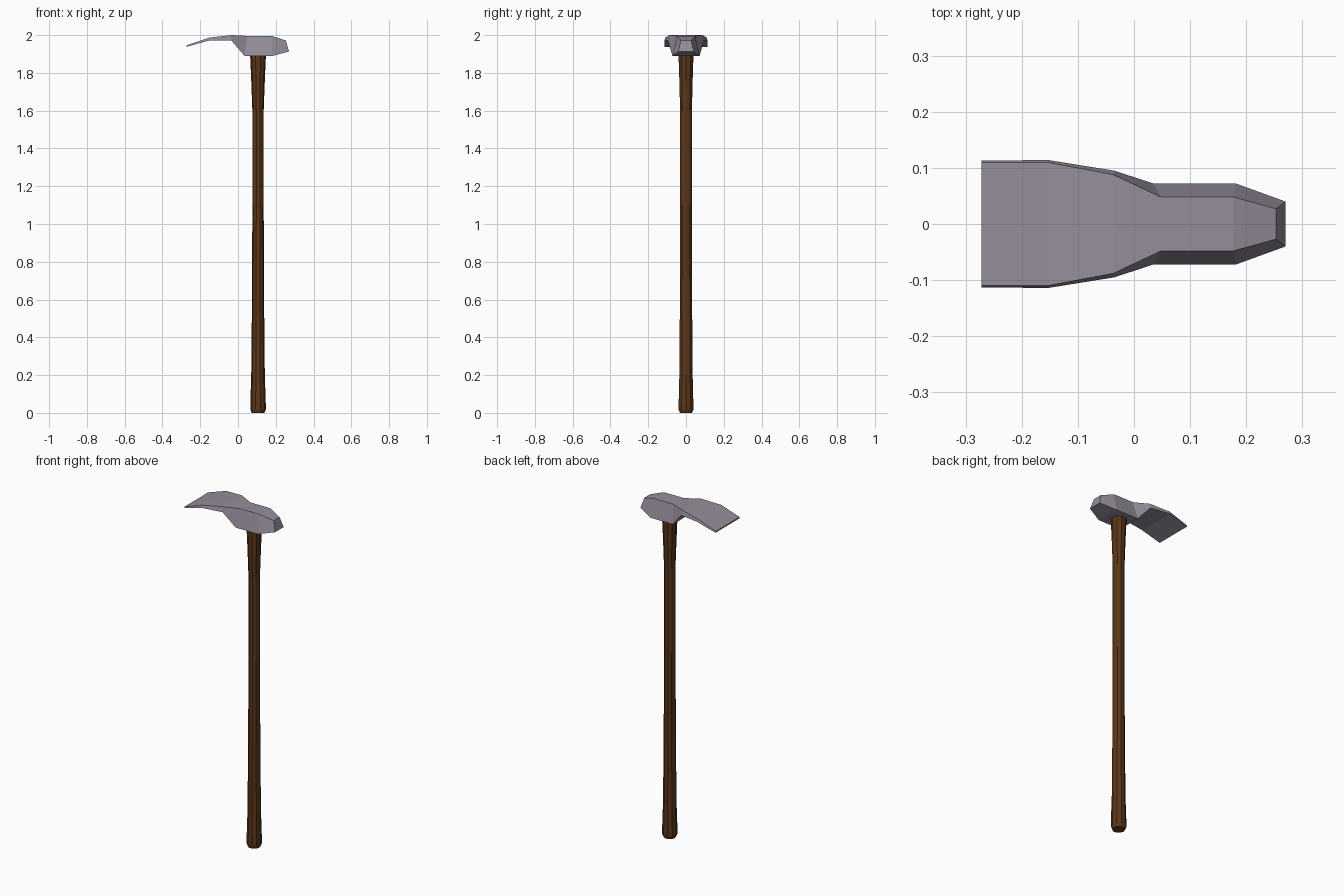
import bpy, bmesh, math

if "Cube" in bpy.data.objects:
    bpy.data.objects.remove(bpy.data.objects["Cube"])


def material(name, rgb):
    m = bpy.data.materials.new(name)
    m.diffuse_color = (*rgb, 1)
    m.use_nodes = True
    m.node_tree.nodes["Principled BSDF"].inputs["Base Color"].default_value = m.diffuse_color
    return m


def loft(name, rings, mat):
    """Skin a list of equal-length point rings and cap both ends."""
    bm = bmesh.new()
    rows = [[bm.verts.new(p) for p in ring] for ring in rings]
    n = len(rows[0])
    for a, b in zip(rows, rows[1:]):
        for i in range(n):
            j = (i + 1) % n
            bm.faces.new((a[i], a[j], b[j], b[i]))
    bm.faces.new(rows[0])
    bm.faces.new(rows[-1])
    bmesh.ops.recalc_face_normals(bm, faces=bm.faces[:])
    mesh = bpy.data.meshes.new(name)
    bm.to_mesh(mesh)
    bm.free()
    mesh.materials.append(mat)
    obj = bpy.data.objects.new(name, mesh)
    bpy.context.collection.objects.link(obj)
    return obj


steel = material("grey steel", (0.30, 0.27, 0.325))
wood = material("dark brown wood", (0.105, 0.038, 0.010))

# Tool head: top (x, half width, z), then bottom (x, half width, z) per station
stations = [
    ((-0.272, 0.110, 1.946), (-0.272, 0.113, 1.938)),
    ((-0.155, 0.110, 1.986), (-0.153, 0.114, 1.971)),
    ((-0.037, 0.088, 2.000), (-0.035, 0.095, 1.971)),
    ((0.048, 0.048, 1.996), (0.035, 0.072, 1.890)),
    ((0.177, 0.048, 1.996), (0.182, 0.072, 1.890)),
    ((0.253, 0.027, 1.972), (0.270, 0.040, 1.913)),
]
loft("tool_head", [[(t[0], -t[1], t[2]), (t[0], t[1], t[2]),
                    (b[0], b[1], b[2]), (b[0], -b[1], b[2])]
                   for t, b in stations], steel)

# Handle: flared at both ends, (z, x radius, y radius)
SIDES, CX = 10, 0.106
profile = [(0, 0.034, 0.034), (0.018, 0.041, 0.041), (0.05, 0.041, 0.041),
           (0.20, 0.036, 0.037), (0.60, 0.032, 0.034), (1.10, 0.030, 0.033),
           (1.60, 0.030, 0.033), (1.76, 0.036, 0.037), (1.90, 0.042, 0.042)]
handle = loft("handle", [[(CX + rx * math.cos(2 * math.pi * i / SIDES),
                           ry * math.sin(2 * math.pi * i / SIDES), z)
                          for i in range(SIDES)]
                         for z, rx, ry in profile], wood)
